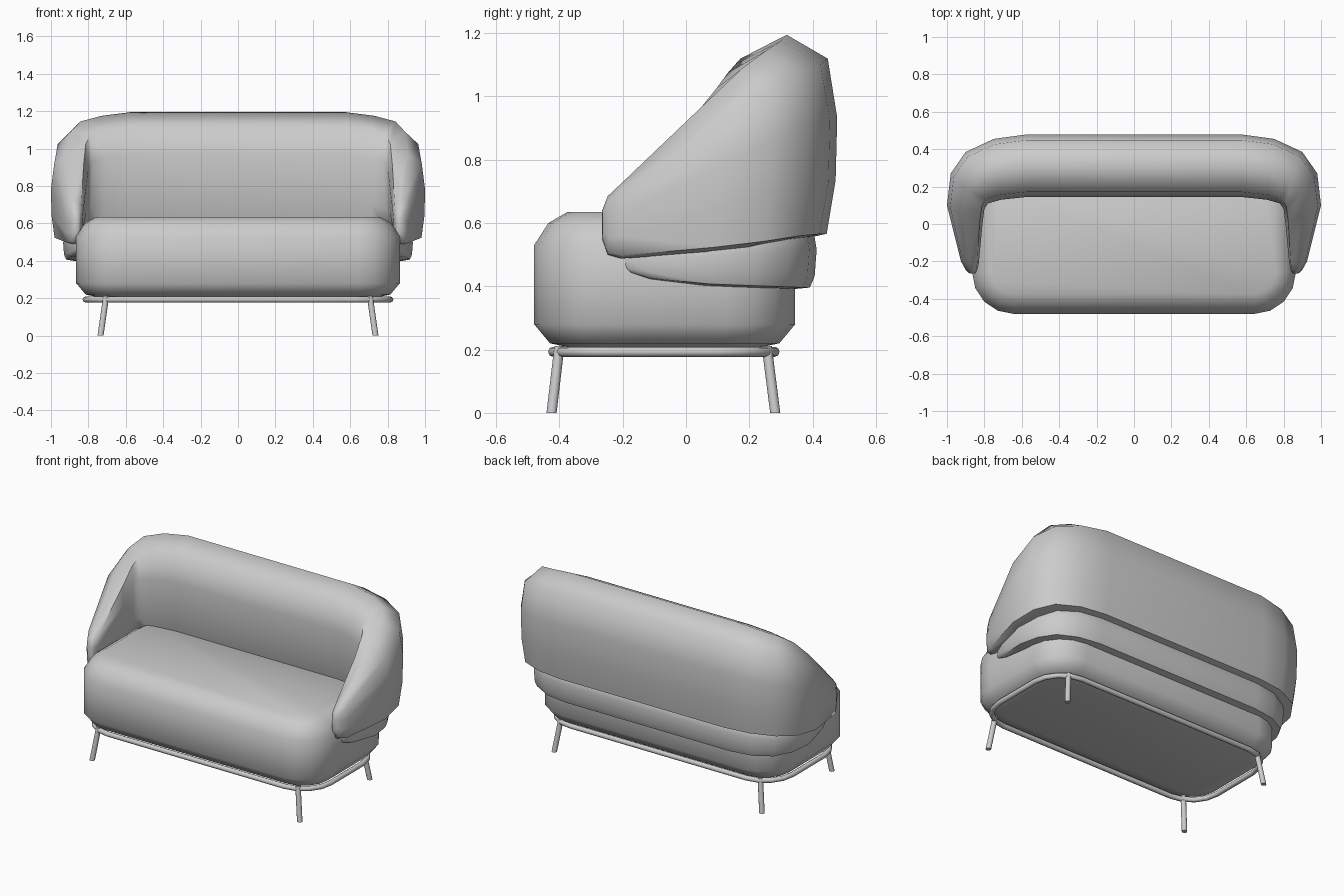
import bpy, bmesh, math
from mathutils import Vector

cube = bpy.data.objects.get("Cube")
if cube:
    bpy.data.objects.remove(cube, do_unlink=True)

grey = bpy.data.materials.new("light grey")
grey.use_nodes = True
grey.diffuse_color = (0.6, 0.6, 0.6, 1)
grey.node_tree.nodes["Principled BSDF"].inputs["Base Color"].default_value = (0.6, 0.6, 0.6, 1)


def loft(name, rings, angle=60):
    """Skin a list of equal closed rings and cap both ends."""
    bm = bmesh.new()
    loops = [[bm.verts.new(p) for p in ring] for ring in rings]
    n = len(loops[0])
    for a, b in zip(loops, loops[1:]):
        for i in range(n):
            j = (i + 1) % n
            bm.faces.new((a[i], a[j], b[j], b[i]))
    bm.faces.new(loops[0])
    bm.faces.new(loops[-1])
    bmesh.ops.recalc_face_normals(bm, faces=bm.faces)
    mesh = bpy.data.meshes.new(name)
    bm.to_mesh(mesh)
    bm.free()
    obj = bpy.data.objects.new(name, mesh)
    bpy.context.collection.objects.link(obj)
    mesh.materials.append(grey)
    bpy.ops.object.select_all(action='DESELECT')
    obj.select_set(True)
    bpy.context.view_layer.objects.active = obj
    bpy.ops.object.shade_smooth_by_angle(angle=math.radians(angle))
    return obj


def rounded_rect(hx, y0, y1, r, z, inset=0, steps=4):
    """Rounded rectangle outline, shrunk by inset about fixed corner centres."""
    corners = [(hx - r, y1 - r), (r - hx, y1 - r), (r - hx, y0 + r), (hx - r, y0 + r)]
    pts = []
    for q, (cx, cy) in enumerate(corners):
        for i in range(steps + 1):
            a = math.pi / 2 * (q + i / steps)
            pts.append(Vector((cx + (r - inset) * math.cos(a),
                               cy + (r - inset) * math.sin(a), z)))
    return pts


def wrap(name, section, stations):
    """Sweep a section round the back; stations run from the middle to the left tip."""
    half = []
    for ix, iy, ox, oy, zb, zt in stations:
        half.append([Vector((ix + (ox - ix) * u, iy + (oy - iy) * u, zb + (zt - zb) * v))
                     for u, v in section])
    mirrored = [[Vector((-p.x, p.y, p.z)) for p in ring] for ring in reversed(half)]
    return loft(name, mirrored + half)


# Seat cushion
seat_profile = [(0.12, 0.205), (0.05, 0.22), (0, 0.28), (0, 0.53), (0.045, 0.6), (0.105, 0.635)]
loft("seat", [rounded_rect(0.865, -0.48, 0.345, 0.22, z, inset) for inset, z in seat_profile])

# Tall back that sweeps down into the arms: inner xy, outer xy, bottom, top
back_section = [(0.9, 0.04), (0.985, 0.3), (1, 0.6), (0.91, 0.885), (0.52, 1),
                (0.08, 0.885), (0, 0.65), (0.05, 0.25), (0.2, 0.03), (0.55, 0)]
wrap("back_and_arms", back_section, [
    (0.57, 0.145, 0.58, 0.478, 0.54, 1.195),
    (0.71, 0.13, 0.75, 0.455, 0.54, 1.175),
    (0.78, 0.11, 0.9, 0.385, 0.535, 1.145),
    (0.80, 0.08, 0.98, 0.27, 0.52, 1.09),
    (0.81, 0.0, 1.0, 0.1, 0.505, 0.97),
    (0.83, -0.21, 0.925, -0.2, 0.488, 0.725),
    (0.84, -0.25, 0.9, -0.245, 0.5, 0.685),
    (0.85, -0.266, 0.88, -0.264, 0.55, 0.64),
])

# Lower band tucked under the back
band_section = [(0.6, 0), (0.9, 0.03), (0.97, 0.2), (1, 0.6), (0.96, 0.85), (0.8, 1), (0, 1), (0, 0)]
wrap("lower_band", band_section, [
    (0.58, 0.2, 0.58, 0.413, 0.39, 0.6),
    (0.68, 0.18, 0.73, 0.39, 0.39, 0.6),
    (0.74, 0.15, 0.85, 0.325, 0.393, 0.59),
    (0.77, 0.1, 0.91, 0.22, 0.397, 0.58),
    (0.78, 0.03, 0.935, 0.08, 0.403, 0.56),
    (0.78, -0.12, 0.90, -0.11, 0.422, 0.53),
    (0.78, -0.19, 0.87, -0.185, 0.445, 0.51),
    (0.79, -0.21, 0.855, -0.21, 0.475, 0.5),
])

# Tubular base frame
curve = bpy.data.curves.new("base_frame", 'CURVE')
curve.dimensions = '3D'
curve.bevel_depth = 0.016
curve.bevel_resolution = 2
spline = curve.splines.new('POLY')
path = rounded_rect(0.815, -0.42, 0.28, 0.19, 0.193)
spline.points.add(len(path) - 1)
for point, p in zip(spline.points, path):
    point.co = (*p, 1)
spline.use_cyclic_u = True
spline.use_smooth = True
curve.materials.append(grey)
bpy.context.collection.objects.link(bpy.data.objects.new("base_frame", curve))

# Four splayed legs
for side, sx in (("left", 1), ("right", -1)):
    for end, y_top, y_foot in (("front", -0.4, -0.425), ("back", 0.255, 0.282)):
        rings = [[Vector((x * sx + 0.016 * math.cos(k * math.tau / 12),
                          y + 0.016 * math.sin(k * math.tau / 12), z)) for k in range(12)]
                 for x, y, z in ((0.735, y_foot, 0), (0.705, y_top, 0.212))]
        loft(f"{end}_{side}_leg", rings)
